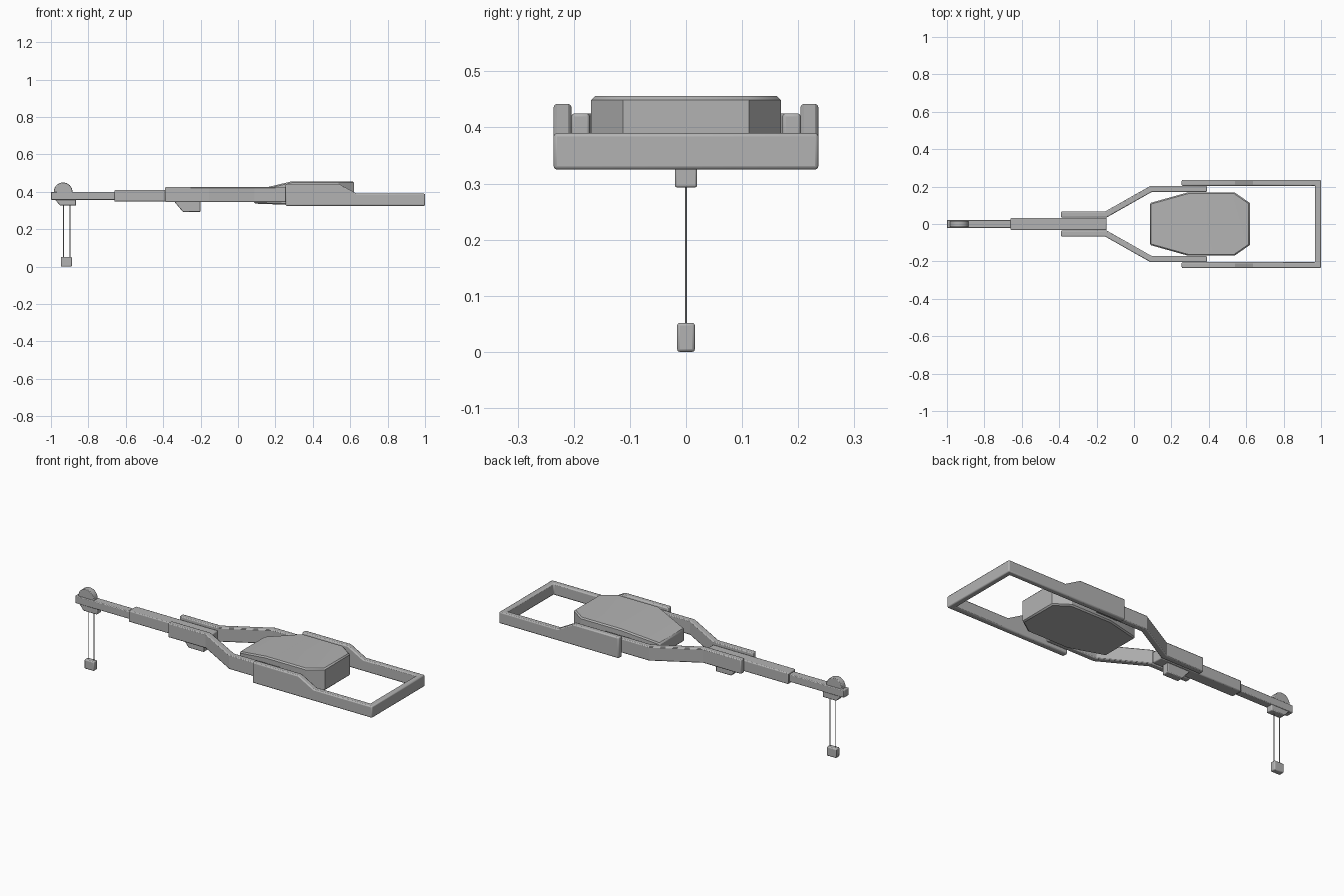
import bpy, bmesh, math
from mathutils import Vector

if "Cube" in bpy.data.objects:
    bpy.data.objects.remove(bpy.data.objects["Cube"], do_unlink=True)

grey = bpy.data.materials.new("light grey metal")
grey.use_nodes = True
grey.diffuse_color = (0.45, 0.45, 0.45, 1)
grey.node_tree.nodes["Principled BSDF"].inputs["Base Color"].default_value = (0.45, 0.45, 0.45, 1)


def finish(name, bm, bevel=0.0, limit=35, segments=2):
    """Turn a bmesh into a named object with softened edges."""
    bmesh.ops.recalc_face_normals(bm, faces=bm.faces)
    mesh = bpy.data.meshes.new(name)
    bm.to_mesh(mesh)
    bm.free()
    mesh.materials.append(grey)
    ob = bpy.data.objects.new(name, mesh)
    bpy.context.collection.objects.link(ob)
    bpy.ops.object.select_all(action="DESELECT")
    ob.select_set(True)
    bpy.context.view_layer.objects.active = ob
    bpy.ops.object.shade_smooth_by_angle(angle=math.radians(25))
    if bevel:
        mod = ob.modifiers.new("edge bevel", "BEVEL")
        mod.width = bevel
        mod.segments = segments
        mod.limit_method = "ANGLE"
        mod.angle_limit = math.radians(limit)
    return ob


def prism(name, outline, half_width, **kw):
    """Extrude an x-z outline symmetrically across y."""
    bm = bmesh.new()
    face = bm.faces.new([bm.verts.new((x, -half_width, z)) for x, z in outline])
    new = bmesh.ops.extrude_face_region(bm, geom=[face])["geom"]
    bmesh.ops.translate(bm, vec=(0, 2 * half_width, 0),
                        verts=[v for v in new if isinstance(v, bmesh.types.BMVert)])
    return finish(name, bm, **kw)


def box(name, x0, x1, half_width, z0, z1, **kw):
    return prism(name, [(x0, z0), (x1, z0), (x1, z1), (x0, z1)], half_width, **kw)


def ribbon(name, path, thickness, z0, **kw):
    """Upright strip along (x, y, top height) points with mitred corners."""
    bm = bmesh.new()
    pts = [Vector(p[:2]) for p in path]
    rings = []
    for i, p in enumerate(pts):
        a = (p - pts[i - 1]).normalized() if i else None
        b = (pts[i + 1] - p).normalized() if i < len(pts) - 1 else None
        a, b = a or b, b or a
        na, nb = Vector((-a.y, a.x)), Vector((-b.y, b.x))
        off = (na + nb) * (thickness / 2 / (1 + na.dot(nb)))
        l, r, top = p + off, p - off, path[i][2]
        rings.append([bm.verts.new((q.x, q.y, z))
                      for q, z in ((l, z0), (r, z0), (r, top), (l, top))])
    for s, t in zip(rings, rings[1:]):
        for k in range(4):
            n = (k + 1) % 4
            bm.faces.new((s[k], s[n], t[n], t[k]))
    bm.faces.new(rings[0])
    bm.faces.new(rings[-1])
    return finish(name, bm, **kw)


# Rear U-shaped frame with raised front cheeks
side = [(0.255, 0.22, 0.442), (0.54, 0.22, 0.442), (0.635, 0.22, 0.39), (0.984, 0.22, 0.39)]
ribbon("rear_frame", side + [(x, -y, z) for x, y, z in reversed(side)], 0.032, 0.325, bevel=0.006)

# Pair of cranked side arms
for label, s in (("left", 1), ("right", -1)):
    arm = [(-0.39, 0.051), (-0.15, 0.051), (0.092, 0.188), (0.39, 0.188)]
    ribbon(label + "_arm", [(x, s * y, 0.425) for x, y in arm], 0.032, 0.345, bevel=0.005)

# Telescopic boom
box("outer_boom", -0.66, -0.147, 0.033, 0.347, 0.41, bevel=0.005)
box("inner_boom", -1.0, -0.6, 0.022, 0.357, 0.4, bevel=0.004)

# Wedge brackets beneath the boom
prism("boom_bracket", [(-0.345, 0.355), (-0.337, 0.343), (-0.295, 0.293), (-0.2, 0.293), (-0.2, 0.355)],
      0.02, bevel=0.004)
prism("tip_bracket", [(-0.98, 0.36), (-0.95, 0.326), (-0.866, 0.326), (-0.866, 0.36)],
      0.02, bevel=0.004)

# Pulley wheel at the boom tip
wheel = [(-0.935 + 0.05 * math.cos(a * math.tau / 32), 0.4 + 0.05 * math.sin(a * math.tau / 32))
         for a in range(32)]
prism("pulley", wheel, 0.017, bevel=0.003)

# Cables and hanging weight
for label, x in (("front", -0.933), ("rear", -0.898)):
    bm = bmesh.new()
    bmesh.ops.create_cone(bm, cap_ends=True, segments=8, radius1=0.002, radius2=0.002, depth=0.3)
    bmesh.ops.translate(bm, vec=(x, 0, 0.19), verts=bm.verts)
    finish(label + "_cable", bm)
box("hook_weight", -0.947, -0.888, 0.016, 0, 0.052, bevel=0.005)

# Eight-sided body with a sloping nose
bm = bmesh.new()
half = [(0.085, 0.112, 0.408), (0.288, 0.169, 0.456), (0.538, 0.169, 0.456), (0.62, 0.112, 0.456)]
plan = half + [(x, -y, z) for x, y, z in reversed(half)]
low = [bm.verts.new((x, y, 0.337 if x < 0.1 else 0.33)) for x, y, z in plan]
high = [bm.verts.new(p) for p in plan]
for i in range(8):
    j = (i + 1) % 8
    bm.faces.new((low[i], low[j], high[j], high[i]))
for ring in (low, high):
    bm.faces.new((ring[0], ring[1], ring[6], ring[7]))
    bm.faces.new(ring[1:7])
finish("main_body", bm, bevel=0.007, limit=60, segments=1)
